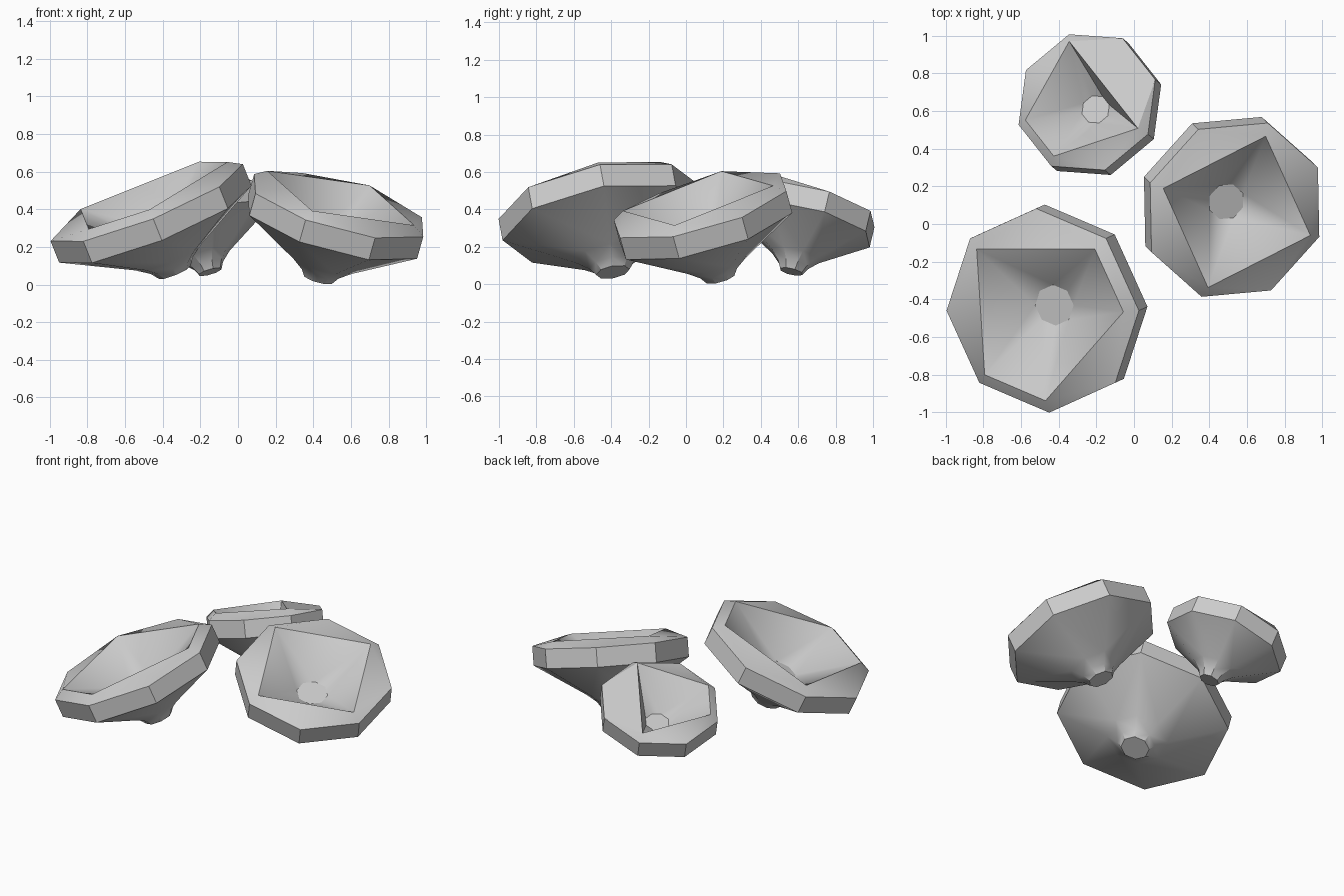
import bpy, bmesh, math
from mathutils import Vector

if "Cube" in bpy.data.objects:
    bpy.data.objects.remove(bpy.data.objects["Cube"])


def cup(name, centre, normal, first, R, depth, rim, kept):
    """Tilted eight-sided funnel cup: narrow foot, flared bowl, banded rim, faceted pit."""
    c, n = Vector(centre), Vector(normal).normalized()
    u = Vector(first)
    u = (u - n * u.dot(n)).normalized()
    v = n.cross(u)
    bm = bmesh.new()

    def point(k, r, d):
        a = k * math.pi / 4
        return bm.verts.new(c - n * d + (u * math.cos(a) + v * math.sin(a)) * r)

    def ring(r, d):
        return [point(k, r, d) for k in range(8)]

    # pit mouth has fewer corners: missing ones merge into the nearest kept corner
    corners = {k: point(k, R * 0.87, -0.042) for k in kept}
    mouth = []
    for k in range(8):
        near = min(kept, key=lambda q: min((q - k) % 8, (k - q) % 8))
        mouth.append(corners[near])

    # foot, neck, bowl, rim band, lip, pit
    rings = [ring(R * 0.165, depth), ring(R * 0.22, depth - 0.04),
             ring(R * 0.35, depth - 0.09), ring(R, rim), ring(R, 0),
             mouth, ring(R * 0.2, 0.17)]
    bm.faces.new(rings[0])
    bm.faces.new(rings[-1])
    for lo, hi in zip(rings, rings[1:]):
        for k in range(8):
            j = (k + 1) % 8
            quad = list(dict.fromkeys([lo[k], lo[j], hi[j], hi[k]]))
            if len(quad) > 2:
                bm.faces.new(quad)
    bmesh.ops.triangulate(bm, faces=[f for f in bm.faces if len(f.verts) == 4])
    bmesh.ops.recalc_face_normals(bm, faces=bm.faces)
    me = bpy.data.meshes.new(name)
    bm.to_mesh(me)
    bm.free()
    ob = bpy.data.objects.new(name, me)
    bpy.context.collection.objects.link(ob)
    bpy.ops.object.select_all(action='DESELECT')
    ob.select_set(True)
    bpy.context.view_layer.objects.active = ob
    bpy.ops.object.shade_smooth_by_angle(angle=math.radians(30))


# three cups leaning outward from each other
cup("large_cup", (-0.485, -0.46, 0.435), (-0.40, -0.185, 1),
    (0.51, 0, 0.205), 0.55, 0.405, 0.125, [0, 1, 3, 5, 6])
cup("medium_cup", (0.535, 0.075, 0.42), (0.283, -0.275, 1),
    (0.455, -0.145, -0.17), 0.50, 0.418, 0.125, [0, 2, 4, 6])
cup("small_cup", (-0.25, 0.647, 0.418), (-0.29, 0.24, 1),
    (0.365, 0.12, 0.075), 0.39, 0.375, 0.115, [2, 4, 5, 7])
